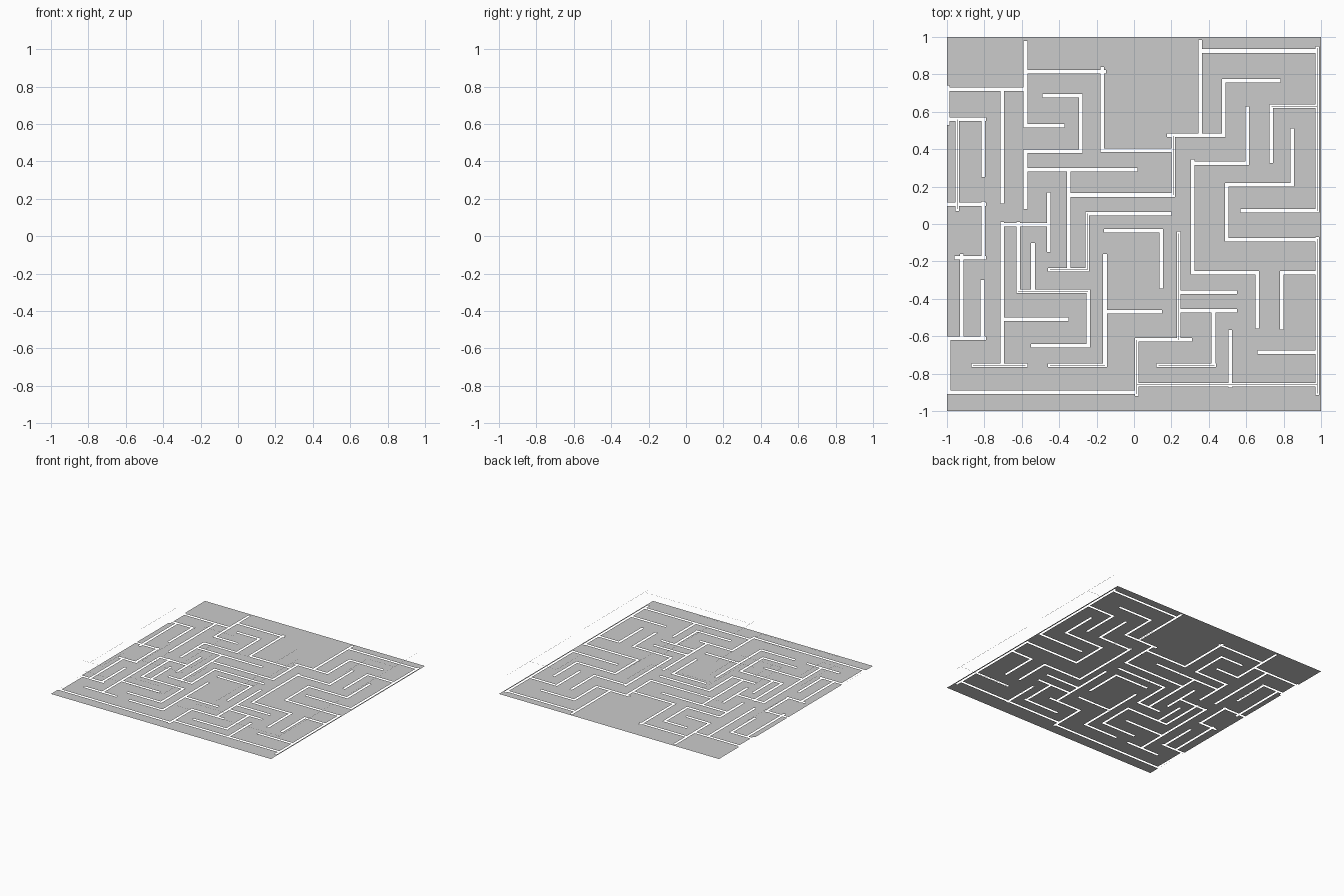
import bpy, bmesh

HALF = 0.0095     # half the width of a wall slot
TOP = 0.13        # height of the thin wall-top edges

# slots running along x: (y, x start, x end)
ALONG_X = [
    (.72, -1, -.58), (.56, -1, -.8), (.105, -1, -.8), (-.18, -.95, -.8),
    (-.61, -1, -.8), (-.9, -1, .015), (.815, -.58, -.16), (.685, -.48, -.285),
    (.525, -.58, -.38), (.39, -.58, -.285), (.395, -.165, .21), (.29, -.58, .01),
    (.155, -.35, .21), (.055, -.25, .19), (-.005, -.705, -.455), (-.035, -.15, .145),
    (-.245, -.45, -.25), (-.36, -.62, -.245), (-.51, -.705, -.36), (-.47, -.155, .14),
    (-.65, -.54, -.245), (-.755, -.86, -.58), (-.755, -.45, -.155), (-.62, .015, .3),
    (-.755, .13, .43), (-.86, .015, .98), (-.685, .67, .98), (-.365, .24, .54),
    (-.465, .24, .54), (-.26, .315, .66), (-.26, .79, .98), (-.085, .495, .98),
    (.07, .58, .98), (.21, .495, .845), (.325, .315, .605), (.475, .185, .48),
    (.765, .48, .775), (.63, .735, .98), (.925, .355, .98)]

# slots running along y: (x, y start, y end)
ALONG_Y = [
    (-.995, .54, .73), (-.99, -.9, -.61), (-.945, .08, .56), (-.805, .26, .56),
    (-.805, -.18, .11), (-.92, -.61, -.17), (-.81, -.61, -.31), (-.705, .12, .72),
    (-.705, -.75, 0), (-.58, .525, .97), (-.58, .09, .39), (-.455, -.14, .16),
    (-.62, -.36, 0), (-.54, -.36, -.11), (-.285, .39, .685), (-.17, .395, .83),
    (-.35, -.245, .285), (-.25, -.245, .055), (-.245, -.65, -.36), (-.155, -.755, -.17),
    (.145, -.335, -.035), (.21, .155, .47), (.355, .475, .975), (.48, .475, .765),
    (.24, -.62, -.05), (.315, -.26, .335), (.605, .325, .62), (.735, .335, .63),
    (.845, .21, .5), (.495, -.085, .21), (.98, .07, .94), (.98, -.905, -.08),
    (.66, -.55, -.26), (.79, -.555, -.26), (.425, -.755, -.465), (.515, -.865, -.575),
    (.015, -.91, -.62)]

# walls that keep a sliver of their top edge
EDGE_Y = {-.61, -.36, -.245, -.65, -.755, -.86, .155, .39, .63}
EDGE_X = {-.945, -.92, -.81, -.62, -.54, -.35, -.25, -.155, .21, .24, .315, .735, .98, .015}


def finish(name, bm):
    mesh = bpy.data.meshes.new(name)
    bm.to_mesh(mesh)
    bm.free()
    obj = bpy.data.objects.new(name, mesh)
    bpy.context.collection.objects.link(obj)
    return obj


def rectangles(h, w, along_x, along_y):
    for y, a, b in along_x:
        yield a - h, b + h, y - w, y + w
    for x, a, b in along_y:
        yield x - w, x + w, a - h, b + h


def clamp(v):
    return max(-1.0, min(1.0, round(v, 4)))


# floor sheet: a grid on all slot borders, leaving out the cells inside slots
slots = [tuple(clamp(v) for v in r)
         for r in rectangles(HALF, HALF, ALONG_X, ALONG_Y)]
xs = sorted({-1.0, 1.0} | {v for r in slots for v in r[:2]})
ys = sorted({-1.0, 1.0} | {v for r in slots for v in r[2:]})
bm = bmesh.new()
grid = [[bm.verts.new((x, y, 0)) for y in ys] for x in xs]
for i in range(len(xs) - 1):
    cx = (xs[i] + xs[i + 1]) / 2
    column = [r for r in slots if r[0] < cx < r[1]]
    for j in range(len(ys) - 1):
        cy = (ys[j] + ys[j + 1]) / 2
        if not any(r[2] < cy < r[3] for r in column):
            bm.faces.new((grid[i][j], grid[i + 1][j],
                          grid[i + 1][j + 1], grid[i][j + 1]))
bmesh.ops.delete(bm, geom=[v for v in bm.verts if not v.link_faces], context='VERTS')
finish("maze_floor", bm)

# wall-top edges: hair-thin strips floating above the slots
bm = bmesh.new()
for x0, x1, y0, y1 in rectangles(0, 0.0008,
                                 [s for s in ALONG_X if s[0] in EDGE_Y],
                                 [s for s in ALONG_Y if s[0] in EDGE_X]):
    bm.faces.new([bm.verts.new((x, y, TOP))
                  for x, y in ((x0, y0), (x1, y0), (x1, y1), (x0, y1))])
finish("wall_top_edges", bm)
